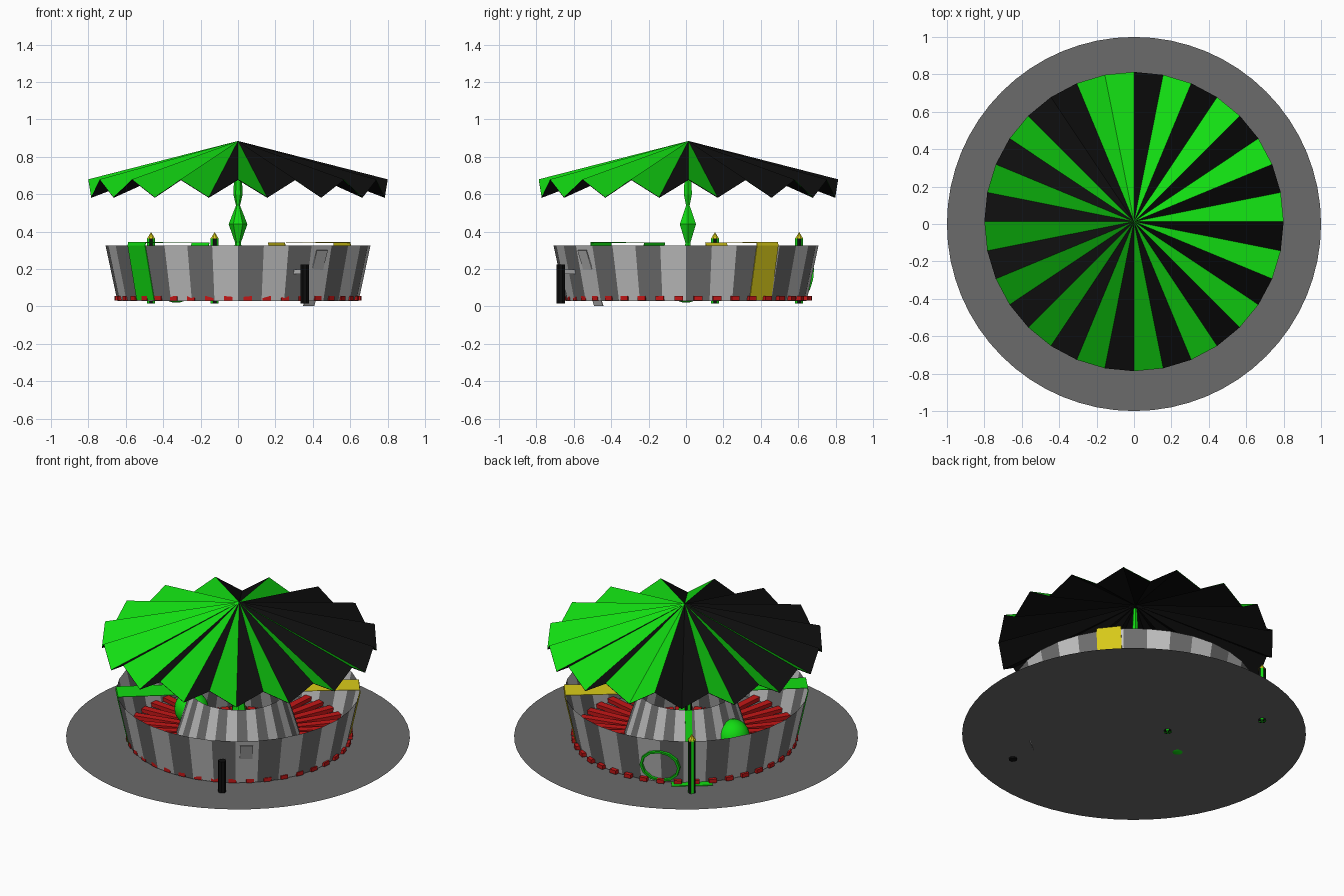
import bpy, bmesh, math
from mathutils import Vector, Matrix

if "Cube" in bpy.data.objects:
    bpy.data.objects.remove(bpy.data.objects["Cube"])

def mat(name, r, g, b):
    m = bpy.data.materials.new(name)
    m.diffuse_color = (r, g, b, 1)
    m.use_nodes = True
    m.node_tree.nodes["Principled BSDF"].inputs["Base Color"].default_value = m.diffuse_color
    return m

GREEN = mat("green", 0.006, 0.72, 0.006)
BLACK = mat("black", 0.004, 0.004, 0.004)
LIGHT = mat("light grey", 0.56, 0.56, 0.56)
DARK = mat("dark grey", 0.16, 0.16, 0.16)
GROUND = mat("ground grey", 0.145, 0.145, 0.145)
RED = mat("red", 0.55, 0.008, 0.008)
YELLOW = mat("yellow", 0.7, 0.6, 0.01)
CY = 0.013      # the ride sits slightly behind centre
FLOOR = 0.025

def finish(name, bm, mats):
    me = bpy.data.meshes.new(name)
    bm.to_mesh(me)
    bm.free()
    for m in mats:
        me.materials.append(m)
    ob = bpy.data.objects.new(name, me)
    bpy.context.collection.objects.link(ob)
    return ob

def polar(r, deg, z):
    a = math.radians(deg)
    return Vector((r * math.cos(a), r * math.sin(a), z))

def lathe(name, profile, n, mats, rule=lambda i, j: 0, centre=(0, 0), turn=0):
    """Surface of revolution from (radius, z) points; rule(side, band) picks the colour."""
    bm = bmesh.new()
    c = Vector((centre[0], centre[1], 0))
    rings = []
    for r, z in profile:
        if r == 0:
            rings.append([bm.verts.new(c + Vector((0, 0, z)))] * n)
        else:
            rings.append([bm.verts.new(c + polar(r, turn + 360 * i / n, z)) for i in range(n)])
    for j in range(len(rings) - 1):
        for i in range(n):
            k = (i + 1) % n
            vs = [rings[j][i], rings[j][k], rings[j + 1][k], rings[j + 1][i]]
            f = bm.faces.new(list(dict.fromkeys(vs)))
            f.material_index = rule(i, j)
    return finish(name, bm, mats)

def strip(name, points, deg, width, m, thick=0.004):
    """Plate bent along (radius, z) points at one direction around the ride."""
    bm = bmesh.new()
    t = polar(1, deg + 90, 0)
    rows = [[bm.verts.new(polar(r, deg, z) + t * s * width / 2) for s in (-1, 1)] for r, z in points]
    for a, b in zip(rows, rows[1:]):
        bm.faces.new((a[0], a[1], b[1], b[0]))
    ob = finish(name, bm, [m])
    s = ob.modifiers.new("thickness", 'SOLIDIFY')
    s.thickness = thick
    s.offset = 0
    return ob

# ground disc
bm = bmesh.new()
bmesh.ops.create_circle(bm, cap_ends=True, segments=64, radius=1.0,
                        matrix=Matrix.Translation((0, 0, FLOOR)))
finish("ground_disc", bm, [GROUND])

# pleated canopy: ridges and valleys alternate around the rim, black lining below
def canopy(name, drop, lining):
    bm = bmesh.new()
    top = bm.verts.new((0, CY, 0.885 - drop))
    rim = []
    for k in range(32):
        z = 0.68 if k % 2 == 0 else 0.585
        rim.append(bm.verts.new(polar(0.8, 90 - 11.25 * k, z - drop) + Vector((0, CY, 0))))
    for k in range(32):
        a, b = rim[k], rim[(k + 1) % 32]
        f = bm.faces.new((top, a, b) if lining else (top, b, a))
        green = k % 2 == 1
        if k in (29, 30):
            green = not green
        f.material_index = 0 if (green and not lining) else 1
    finish(name, bm, [GREEN, BLACK])

canopy("canopy", 0, False)
canopy("canopy_lining", 0.004, True)

# outer and inner walls with alternating panels
lathe("outer_wall", [(0.645, 0.03), (0.708, 0.325)], 32, [LIGHT, DARK], lambda i, j: (i + 1) % 2)
lathe("inner_wall", [(0.365, 0.03), (0.275, 0.325)], 32, [LIGHT, DARK], lambda i, j: i % 2)

# radial floor bars whose ends poke out below the outer wall
bm = bmesh.new()
for i in range(40):
    m = (Matrix.Translation((0, CY, 0)) @ Matrix.Rotation(math.radians(9 * i + 4.5), 4, 'Z')
         @ Matrix.Translation((0.485, 0, 0.043)) @ Matrix.Diagonal((0.35, 0.045, 0.024, 1)))
    bmesh.ops.create_cube(bm, size=1, matrix=m)
finish("floor_bars", bm, [RED])

# beaded centre pole
lathe("centre_pole", [(0.02, 0.03), (0.05, 0.17), (0.015, 0.34), (0.05, 0.44), (0.011, 0.54),
                      (0.025, 0.6), (0.012, 0.86)], 6, [GREEN], centre=(0, 0.01))

# striped gate posts with pointed caps
for name, x, y in (("outer_gate_post", -0.465, 0.605), ("inner_gate_post", -0.125, 0.155)):
    lathe(name, [(0, 0.015), (0.023, 0.015), (0.023, 0.365)], 8, [GREEN, BLACK],
          lambda i, j: i % 2, (x, y), 22.5)
    lathe(name + "_cap", [(0.025, 0.36), (0, 0.398)], 8, [YELLOW], centre=(x, y), turn=22.5)

# bridges running over both walls, with panels down the wall faces
for name, deg, m in (("yellow_bridge", 38, YELLOW), ("green_bridge", 220, GREEN)):
    strip(name, [(0.645, 0.035), (0.708, 0.325), (0.705, 0.342), (0.26, 0.342), (0.27, 0.315)],
          deg, 0.145, m)
strip("inner_wall_strip", [(0.367, 0.035), (0.277, 0.325)], 128, 0.04, GREEN)

# green ball standing on the floor
bm = bmesh.new()
bmesh.ops.create_uvsphere(bm, u_segments=24, v_segments=14, radius=0.1,
                          matrix=Matrix.Translation((-0.33, 0.0, 0.12)))
for f in bm.faces:
    f.smooth = True
finish("green_ball", bm, [GREEN])

# round doorway frame on the back of the outer wall
bm = bmesh.new()
n = 12
rings = []
out, side = polar(1, 112, 0), polar(1, 202, 0)
for k in range(n):
    a = 2 * math.pi * k / n
    row = []
    for rad, push in ((0.12, -0.01), (0.12, 0.015), (0.105, 0.015), (0.105, -0.01)):
        z = 0.145 + rad * 0.9 * math.sin(a)
        wall = 0.645 + (z - 0.03) * 0.213
        row.append(bm.verts.new(out * (wall + push) + side * rad * math.cos(a) + Vector((0, 0, z))))
    rings.append(row)
for k in range(n):
    a, b = rings[k], rings[(k + 1) % n]
    for j in range(4):
        bm.faces.new((a[j], a[(j + 1) % 4], b[(j + 1) % 4], b[j]))
bmesh.ops.recalc_face_normals(bm, faces=bm.faces)
finish("doorway_frame", bm, [GREEN])

# green sill on the ground by the gate
strip("gate_sill", [(0.63, 0.032), (0.69, 0.032)], 128, 0.24, GREEN)

# black front post with a small grey arm to the wall
lathe("front_post", [(0, 0.015), (0.024, 0.015), (0.024, 0.225), (0, 0.225)], 8, [BLACK],
      centre=(0.357, -0.67), turn=22.5)
bm = bmesh.new()
bmesh.ops.create_cube(bm, size=1, matrix=Matrix.Translation((0.33, -0.625, 0.185))
                      @ Matrix.Rotation(math.radians(-55), 4, 'Z')
                      @ Matrix.Diagonal((0.09, 0.03, 0.025, 1)))
finish("post_arm", bm, [LIGHT])

# leaning grey door panel at the front
strip("door_panel", [(0.60, 0.002), (0.715, 0.3)], -51, 0.075, LIGHT)
